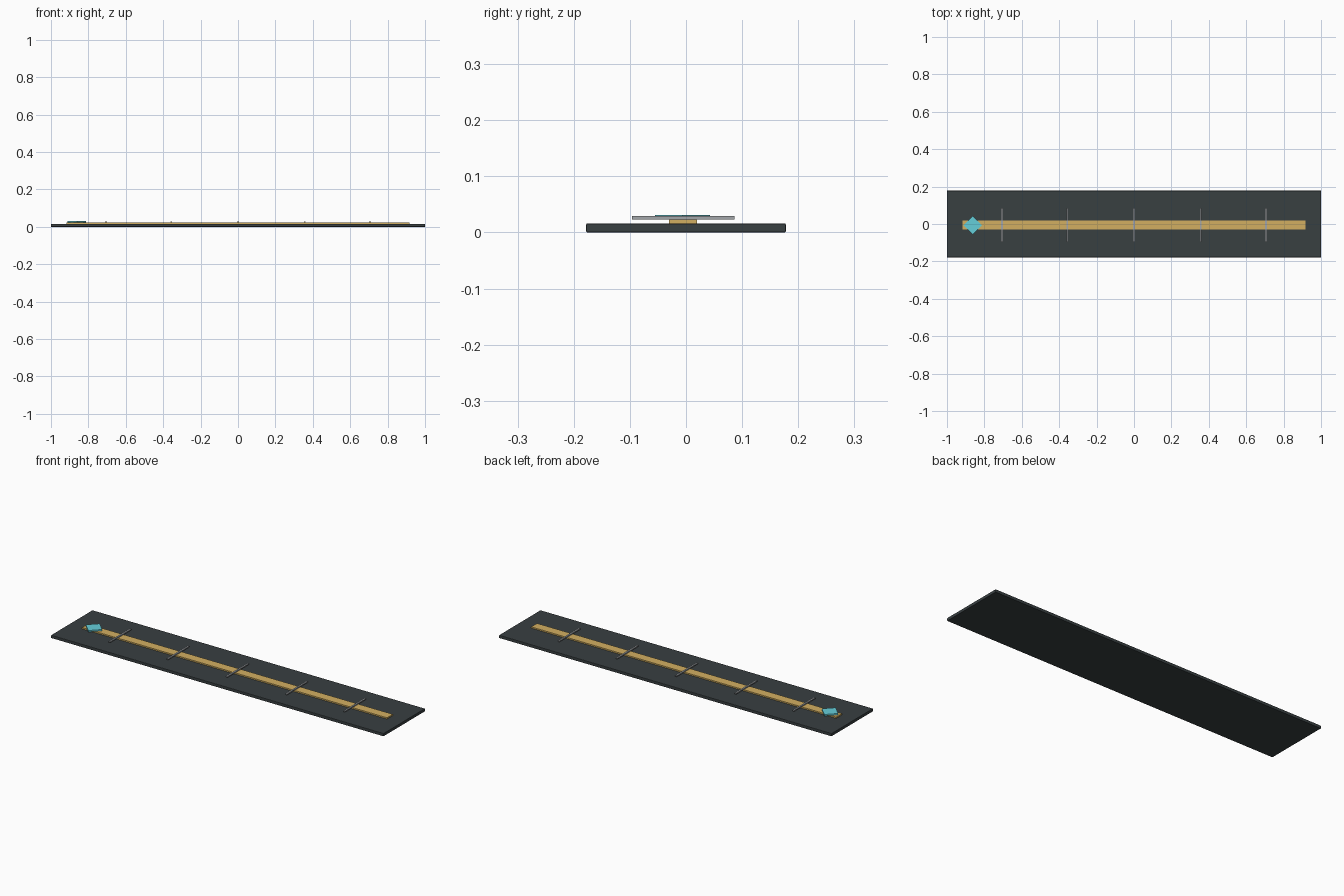
import bpy
import math

default_cube = bpy.data.objects.get("Cube")
if default_cube:
    bpy.data.objects.remove(default_cube, do_unlink=True)


def material(name, color, roughness=0.6):
    mat = bpy.data.materials.new(name)
    mat.use_nodes = True
    mat.diffuse_color = color
    bsdf = mat.node_tree.nodes["Principled BSDF"]
    bsdf.inputs["Base Color"].default_value = color
    bsdf.inputs["Roughness"].default_value = roughness
    return mat


def finish(obj, name, mat, bevel=0):
    obj.name = name
    obj.data.materials.append(mat)
    bpy.ops.object.transform_apply(location=False, rotation=True, scale=True)
    if bevel:
        mod = obj.modifiers.new("Soft edges", "BEVEL")
        mod.width = bevel
        mod.segments = 2
    return obj


def box(name, x, y, bottom, size, mat, bevel=0):
    bpy.ops.mesh.primitive_cube_add(size=1, location=(x, y, bottom + size[2] / 2))
    obj = bpy.context.object
    obj.scale = size
    return finish(obj, name, mat, bevel)


slate = material("slate", (0.04, 0.05, 0.053, 1))
gold = material("gold", (0.65, 0.43, 0.12, 1))
silver = material("silver", (0.36, 0.38, 0.40, 1))
cyan = material("cyan", (0.13, 0.62, 0.70, 1))

BASE_TOP = 0.016
TRACK_TOP = 0.023
CENTRE_Y = -0.005

# Base slab
box("base_plate", 0, 0, 0, (2, 0.356, BASE_TOP), slate, 0.002)

# Long track strip
box("track_strip", 0, CENTRE_Y, BASE_TOP, (1.834, 0.05, TRACK_TOP - BASE_TOP), gold)

# Cross bars along the track
for i, x in enumerate((-0.706, -0.357, 0, 0.357, 0.706)):
    box(f"cross_bar_{i + 1}", x, CENTRE_Y, TRACK_TOP, (0.009, 0.182, 0.006), silver)

# Diamond marker at the start of the track
bpy.ops.mesh.primitive_cylinder_add(
    vertices=4, radius=0.049, depth=0.008,
    location=(-0.862, CENTRE_Y - 0.001, TRACK_TOP + 0.004))
finish(bpy.context.object, "diamond_marker", cyan)
